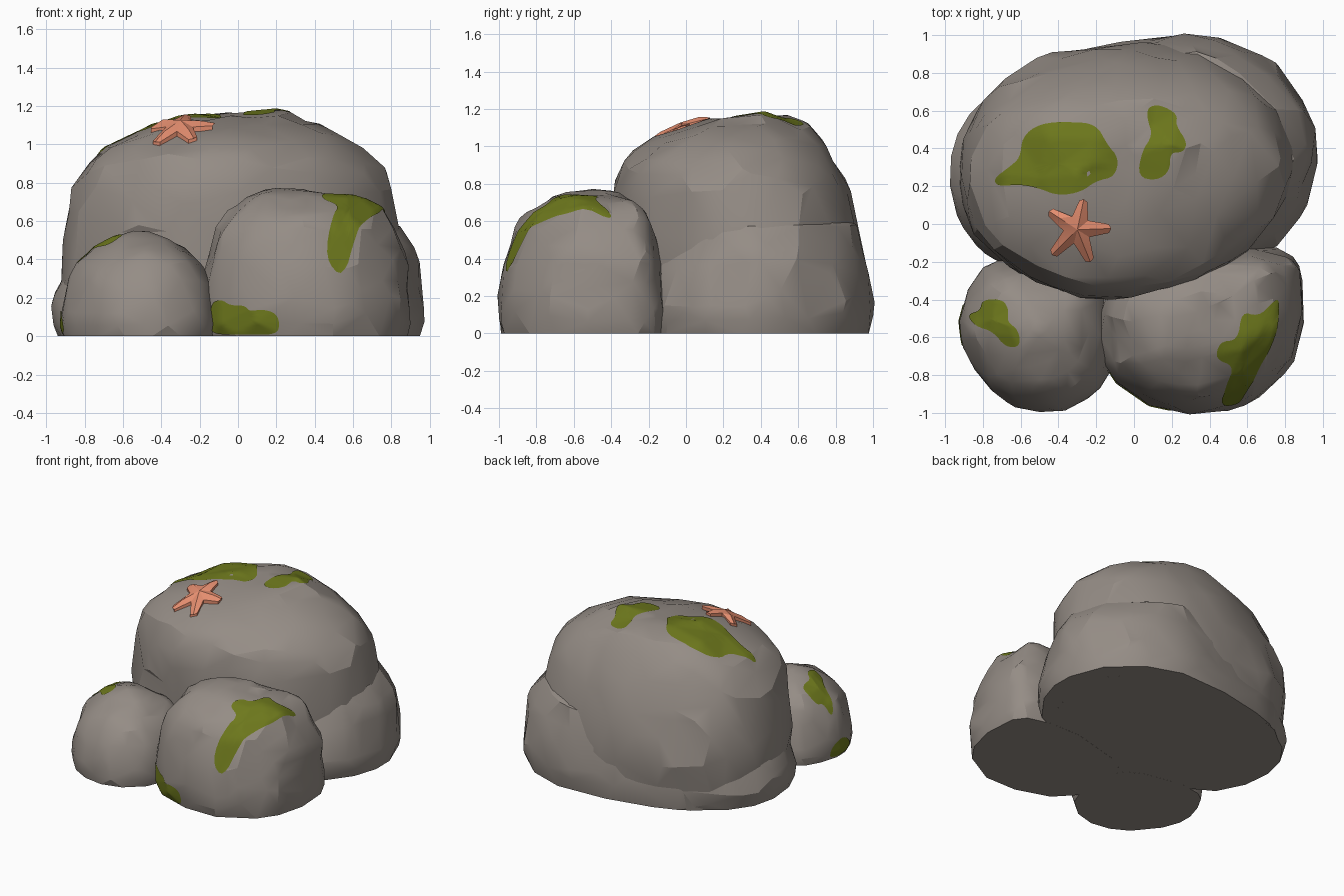
import bpy, bmesh, math
from mathutils import Vector, noise
from mathutils.bvhtree import BVHTree

cube = bpy.data.objects.get("Cube")
if cube:
    bpy.data.objects.remove(cube, do_unlink=True)


def material(name, rgb):
    m = bpy.data.materials.new(name)
    m.use_nodes = True
    m.diffuse_color = (*rgb, 1)
    bsdf = m.node_tree.nodes["Principled BSDF"]
    bsdf.inputs["Base Color"].default_value = (*rgb, 1)
    bsdf.inputs["Roughness"].default_value = 0.9
    return m


STONE = material("stone grey", (0.3, 0.265, 0.237))
MOSS = material("moss green", (0.155, 0.19, 0.012))
CORAL = material("coral orange", (0.78, 0.27, 0.16))


def add_object(name, bm, mat, angle):
    mesh = bpy.data.meshes.new(name)
    bmesh.ops.recalc_face_normals(bm, faces=bm.faces)
    bm.to_mesh(mesh)
    bm.free()
    mesh.materials.append(mat)
    obj = bpy.data.objects.new(name, mesh)
    bpy.context.collection.objects.link(obj)
    bpy.ops.object.select_all(action="DESELECT")
    obj.select_set(True)
    bpy.context.view_layer.objects.active = obj
    bpy.ops.object.shade_smooth_by_angle(angle=math.radians(angle))
    return obj


def rounded(points, times=2):
    """Corner-cut a closed outline."""
    pts = [Vector(p) for p in points]
    for _ in range(times):
        pts = [a.lerp(b, t) for a, b in zip(pts, pts[1:] + pts[:1]) for t in (0.25, 0.75)]
    return pts


def sample(profile, count):
    """Evenly spread rings along a (scale, height, shift back) profile."""
    pts = [Vector((*p, 0)[:3]) for p in profile]
    lengths = [(b - a).length for a, b in zip(pts, pts[1:])]
    total = sum(lengths)
    for i in range(count):
        d, k = total * i / (count - 1), 0
        while k < len(lengths) - 1 and d > lengths[k]:
            d -= lengths[k]
            k += 1
        yield pts[k].lerp(pts[k + 1], min(d / lengths[k], 1))


def rock(name, outline, apex, profile, tilt=(0, 0), rough=0.035):
    """Loft a plan outline up a profile, roughen it and reduce it to broad facets."""
    bm = bmesh.new()
    apex, tilt = Vector(apex), Vector(tilt)
    plan = [apex + (p - apex) * 1.015 for p in rounded(outline)]
    rings = []
    for s, z, shift in sample(profile, 20):
        ring = []
        for p in plan:
            q = apex + (p - apex) * s
            v = Vector((q.x, q.y + shift, z * (1 + tilt.dot(q - apex))))
            if z > 0:
                out = Vector((q.x - apex.x, q.y - apex.y, z * 0.6)).normalized()
                bump = 0.7 * noise.noise(v * 3.2) + 0.8 * noise.noise(v * 6)
                v += out * bump * rough * min(1, z * 5)
            ring.append(bm.verts.new(v))
        rings.append(ring)
    for a, b in zip(rings, rings[1:]):
        for i in range(len(a)):
            j = (i + 1) % len(a)
            bm.faces.new((a[i], a[j], b[j], b[i]))
    bm.faces.new(rings[0])
    bm.faces.new(rings[-1])
    obj = add_object(name, bm, STONE, 20)
    facets = obj.modifiers.new("facets", "DECIMATE")
    facets.ratio = 0.17
    bpy.ops.object.modifier_apply(modifier="facets")
    bpy.ops.object.shade_smooth_by_angle(angle=math.radians(20))
    return obj


def surface(obj):
    return BVHTree.FromPolygons([v.co for v in obj.data.vertices],
                                [p.vertices for p in obj.data.polygons])


def moss(name, host, outline, place, direction):
    """Drape a thin plate over a rock along a direction."""
    tree, d = surface(host), Vector(direction).normalized()
    edge = rounded(outline)
    mid = sum(edge, Vector((0, 0))) / len(edge)
    steps = 10
    bm = bmesh.new()

    def drape(p):
        start = Vector(place(*p))
        hit, normal, _, _ = tree.ray_cast(start, d)
        if hit is None:
            hit, normal, _, _ = tree.find_nearest(start + d * 1.4)
        return bm.verts.new(hit + normal * 0.005)

    rings = [[drape(mid.lerp(p, k / steps)) for p in edge] for k in range(1, steps + 1)]
    hub = drape(mid)
    n = len(edge)
    for i in range(n):
        j = (i + 1) % n
        bm.faces.new((hub, rings[0][i], rings[0][j]))
        for a, b in zip(rings, rings[1:]):
            bm.faces.new((a[i], b[i], b[j], a[j]))
    obj = add_object(name, bm, MOSS, 40)
    if sum((p.normal.dot(d) * p.area for p in obj.data.polygons)) > 0:
        obj.data.flip_normals()
    return obj


# Large boulder: a broad base stone, highest at its left, with a taller dome over it
rock("boulder_base",
     [(.975, .3), (.955, .5), (.86, .72), (.66, .9), (.4, .995), (0, .975), (-.5, .86),
      (-.86, .6), (-.97, .32), (-.92, 0), (-.75, -.2), (-.3, -.36), (.3, -.28), (.72, -.15),
      (.9, .08)],
     (0, .4),
     [(.97, 0), (.99, .04), (1, .12), (.985, .2), (.955, .32), (.91, .42), (.85, .51),
      (.7, .57), (.1, .6)],
     tilt=(.15, .14))
dome = rock("boulder_dome",
            [(.85, .3), (.83, .55), (.66, .78), (.35, .93), (-.05, .96), (-.47, .88), (-.77, .7),
             (-.91, .4), (-.9, .1), (-.8, -.12), (-.5, -.32), (-.15, -.4), (.15, -.35),
             (.5, -.23), (.75, 0)],
            (-.02, .28),
            [(.95, 0, 0), (1, .28, 0), (1, .42, 0), (.975, .58, -.02), (.915, .8, -.045),
             (.81, .95, -.055), (.72, 1.01, -.03), (.61, 1.06, 0), (.48, 1.11, .05),
             (.27, 1.155, .1), (.05, 1.165, .12)], rough=.03)

# Two smaller boulders at the front
left_rock = rock("front_left_boulder",
                 [(.9, -.35), (.89, -.6), (.79, -.82), (.55, -.98), (.3, -1), (.05, -.94),
                  (-.12, -.82), (-.18, -.65), (-.2, -.45), (-.12, -.25), (.2, -.15), (.5, -.1),
                  (.75, -.13), (.87, -.2)],
                 (.35, -.46),
                 [(.96, 0), (.99, .03), (1, .18), (.945, .38), (.84, .55), (.72, .65), (.55, .71),
                  (.3, .75), (.04, .765)])
right_rock = rock("front_right_boulder",
                  [(-.77, -.19), (-.88, -.35), (-.93, -.55), (-.87, -.73), (-.74, -.89),
                   (-.6, -.98), (-.4, -1), (-.25, -.93), (-.13, -.8), (-.1, -.55), (-.14, -.28),
                   (-.5, -.18)],
                  (-.5, -.55),
                  [(.97, 0), (1, .04), (1, .1), (.96, .18), (.9, .28), (.78, .38), (.6, .455),
                   (.35, .51), (.1, .535), (.03, .535)], rough=.025)


# Moss patches
def above(x, y):
    return (x, y, 2)


def before(x, z):
    return (x, -2, z)


def beside(y, z):
    return (-2, y, z)


def slanted(x, v):
    return (x, v / 2 - 1, v / 2 + 1)


DOWN, BACK = (0, 0, -1), (0, 1, 0)
moss("top_moss_large", dome,
     [(-.74, .24), (-.66, .3), (-.6, .35), (-.59, .46), (-.5, .53), (-.35, .54), (-.2, .53),
      (-.14, .42), (-.08, .35), (-.1, .25), (-.2, .23), (-.28, .17), (-.4, .15), (-.5, .19),
      (-.6, .21), (-.72, .2)], above, DOWN)
moss("top_moss_small", dome,
     [(.07, .62), (.14, .63), (.23, .58), (.22, .52), (.28, .43), (.26, .38), (.19, .38),
      (.19, .28), (.12, .23), (.02, .25), (.04, .38), (.1, .47), (.07, .55)], above, DOWN)
moss("left_boulder_moss", left_rock,
     [(.77, .18), (.73, 0), (.66, -.16), (.61, -.34), (.55, -.66), (.45, -.56), (.49, -.22),
      (.53, -.07), (.43, .0), (.45, .12), (.55, .12), (.57, .27), (.65, .22), (.75, .24)],
     slanted, (0, 1, -1))
moss("left_boulder_foot_moss", left_rock,
     [(-.14, .12), (-.13, .18), (-.08, .19), (-.04, .16), (.04, .16), (.06, .13), (.13, .14),
      (.2, .12), (.22, .06), (.2, .01), (.05, .01), (-.1, .01), (-.14, .03)], before, BACK)
moss("right_boulder_moss", right_rock,
     [(-.88, -.48), (-.81, -.46), (-.8, -.4), (-.69, -.4), (-.66, -.46), (-.67, -.52),
      (-.61, -.56), (-.6, -.65), (-.68, -.65), (-.74, -.57), (-.84, -.54)], above, DOWN)
moss("right_boulder_foot_moss", right_rock,
     [(-.66, .02), (-.62, .1), (-.53, .14), (-.46, .11), (-.42, .06), (-.43, .01)],
     beside, (1, 0, 0))

# Starfish: five blunt tapering arms with raised ridges, resting on the dome
tree = surface(dome)
centre = Vector((-.3, -.03))
bm = bmesh.new()


def star_vert(radius, turn, lift):
    a = math.radians(turn)
    x, y = centre.x + radius * math.cos(a), centre.y + radius * math.sin(a)
    hit = tree.ray_cast(Vector((x, y, 2)), Vector(DOWN))[0]
    return bm.verts.new((x, y, hit.z + lift))


hub = star_vert(0, 0, .048)
base_hub = star_vert(0, 0, -.01)
notch = [[star_vert(.075, 40 + 72 * i, h) for h in (.026, -.01)] for i in range(5)]
for i, (length, turn) in enumerate(((.18, 2), (.165, 78), (.18, 147), (.19, 225), (.185, 292))):
    ridge = star_vert(length * .62, turn, .042)
    tip = star_vert(length, turn, .024)
    sides = [[star_vert(length * .94, turn + s, h) for h in (.02, -.01)] for s in (-8, 8)]
    r, l = notch[i - 1], notch[i]
    for side, root, flip in ((sides[0], r, 1), (sides[1], l, -1)):
        for face in ((hub, root[0], ridge), (root[0], side[0], tip, ridge),
                     (root[0], root[1], side[1], side[0])):
            bm.faces.new(face[::flip])
    bm.faces.new((sides[0][0], sides[1][0], tip))
    bm.faces.new((sides[0][0], sides[0][1], sides[1][1], sides[1][0]))
    bm.faces.new((base_hub, l[1], sides[1][1], sides[0][1], r[1]))
add_object("starfish", bm, CORAL, 25)
